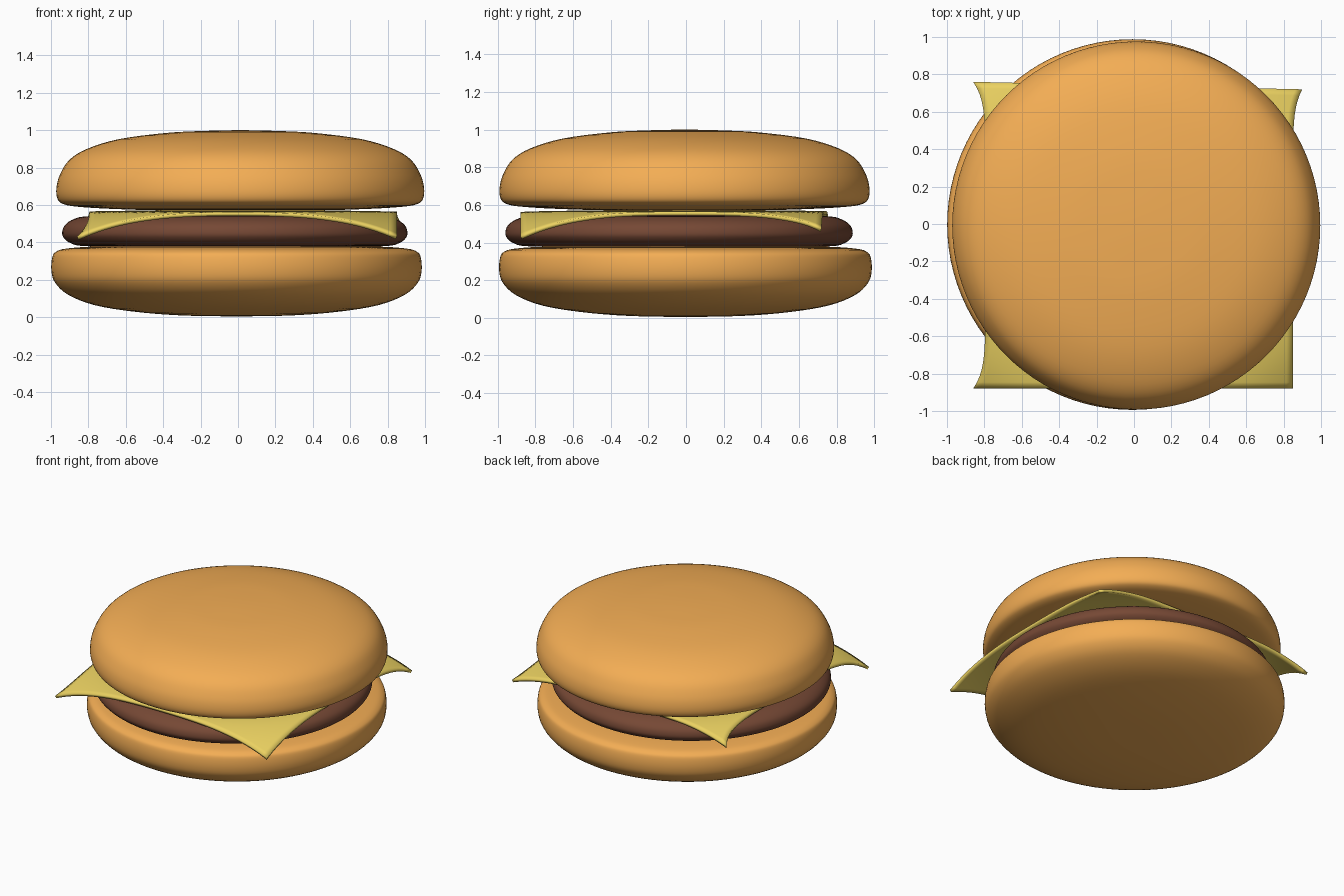
import bpy, bmesh, math
from mathutils import Vector

if "Cube" in bpy.data.objects:
    bpy.data.objects.remove(bpy.data.objects["Cube"])


def material(name, rgb):
    m = bpy.data.materials.new(name)
    m.diffuse_color = (*rgb, 1)
    m.use_nodes = True
    m.node_tree.nodes["Principled BSDF"].inputs["Base Color"].default_value = m.diffuse_color
    return m


def finish(name, bm, mat):
    bmesh.ops.recalc_face_normals(bm, faces=bm.faces)
    me = bpy.data.meshes.new(name)
    bm.to_mesh(me)
    bm.free()
    for p in me.polygons:
        p.use_smooth = True
    ob = bpy.data.objects.new(name, me)
    bpy.context.collection.objects.link(ob)
    me.materials.append(mat)
    return ob


def smooth_profile(pts, steps=4):
    """Catmull-Rom curve through (radius, z) points, starting and ending on the axis."""
    p = [Vector((-pts[1][0], pts[1][1]))] + [Vector(q) for q in pts]
    p.append(Vector((-pts[-2][0], pts[-2][1])))
    out = []
    for a, b, c, d in zip(p, p[1:], p[2:], p[3:]):
        for i in range(steps):
            t = i / steps
            out.append(0.5 * (2 * b + (c - a) * t + (2 * a - 5 * b + 4 * c - d) * t * t
                              + (3 * b - a - 3 * c + d) * t ** 3))
    return out + [p[-2]]


def lathe(name, pts, centre, mat, seg=96):
    bm = bmesh.new()
    prof = smooth_profile(pts)
    vs = [bm.verts.new((max(r, 0), 0, z)) for r, z in prof]
    es = [bm.edges.new(e) for e in zip(vs, vs[1:])]
    bmesh.ops.spin(bm, geom=vs + es, cent=(0, 0, 0), axis=(0, 0, 1),
                   angle=math.tau, steps=seg, use_duplicate=False)
    bmesh.ops.remove_doubles(bm, verts=bm.verts, dist=1e-4)
    ob = finish(name, bm, mat)
    ob.location = (*centre, 0)
    return ob


bread = material("bread", (0.90, 0.42, 0.09))
meat = material("meat", (0.18, 0.065, 0.035))
yellow = material("cheese", (0.83, 0.64, 0.12))

# Buns and patty as turned profiles
lathe("bottom_bun", [(0, 0.005), (0.3, 0.01), (0.55, 0.03), (0.76, 0.065), (0.9, 0.12),
                     (0.97, 0.185), (0.99, 0.25), (0.985, 0.32), (0.965, 0.35),
                     (0.91, 0.367), (0.75, 0.378), (0.4, 0.38), (0, 0.38)],
      (-0.008, -0.003), bread)
lathe("top_bun", [(0, 0.57), (0.4, 0.571), (0.7, 0.58), (0.88, 0.592), (0.95, 0.607),
                  (0.978, 0.635), (0.983, 0.69), (0.965, 0.76), (0.915, 0.84),
                  (0.82, 0.90), (0.65, 0.952), (0.4, 0.985), (0.2, 0.996), (0, 1.0)],
      (0.012, -0.008), bread)
lathe("patty", [(0, 0.378), (0.5, 0.378), (0.8, 0.38), (0.88, 0.397), (0.915, 0.425),
                (0.923, 0.455), (0.908, 0.493), (0.86, 0.525), (0.78, 0.54),
                (0.5, 0.545), (0, 0.545)],
      (-0.017, -0.037), meat)

# Cheese slice: a square sheet with flared, drooping corners
N = 48
bm = bmesh.new()
bmesh.ops.create_grid(bm, x_segments=N, y_segments=N, size=1)
for v in bm.verts:
    s, t = v.co.x, v.co.y
    flare = abs(t) ** 9
    left = -0.795 - 0.065 * flare
    right = 0.85 + (0.05 * flare if t > 0 else 0)
    u = (s + 1) / 2
    x = left + (right - left) * u
    back = 0.76 - 0.04 * u
    y = -0.88 + (back + 0.88) * (t + 1) / 2
    r = math.hypot(x, y)
    z = 0.572 - 0.012 * min(r, 1) ** 3 - 0.13 * (max(r - 0.83, 0) / 0.4) ** 2
    v.co = (x, y, z)
cheese = finish("cheese_slice", bm, yellow)
if cheese.data.polygons[0].normal.z < 0:
    cheese.data.flip_normals()
mod = cheese.modifiers.new("thickness", 'SOLIDIFY')
mod.thickness = 0.02
mod.offset = -1
bpy.context.view_layer.objects.active = cheese
cheese.select_set(True)
bpy.ops.object.shade_smooth_by_angle(angle=math.radians(40))
